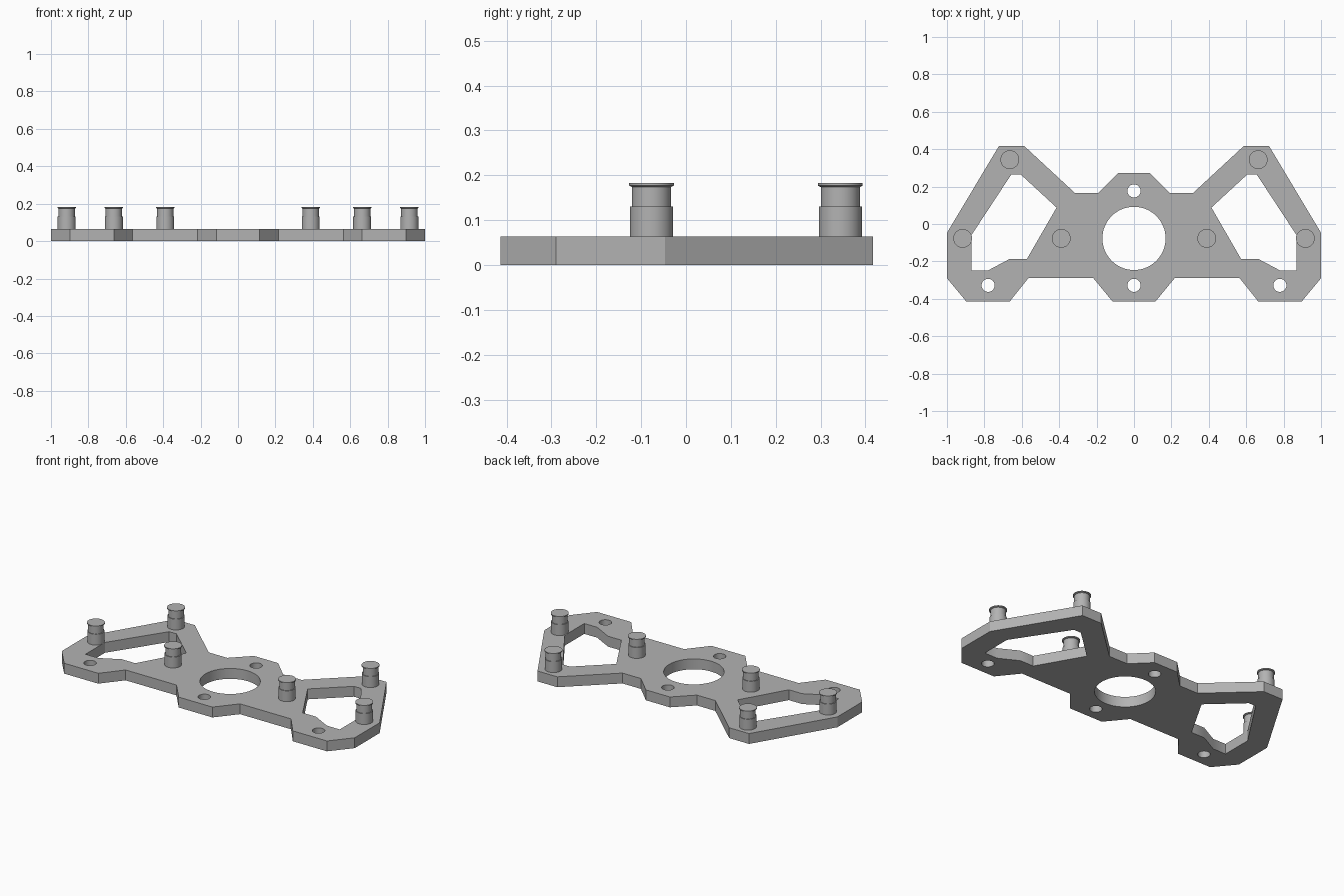
import bpy
import bmesh
from math import cos, sin, pi

cube = bpy.data.objects.get("Cube")
if cube:
    bpy.data.objects.remove(cube, do_unlink=True)

THICK = 0.064
AXIS_Y = -0.077

grey = bpy.data.materials.new("plain grey")
grey.use_nodes = True
grey.diffuse_color = (0.45, 0.45, 0.45, 1)
grey.node_tree.nodes["Principled BSDF"].inputs["Base Color"].default_value = (0.45, 0.45, 0.45, 1)


def mirror(points):
    return [(-x, y) for x, y in reversed(points)]


def circle(x, y, r, n=48):
    return [(x + r * cos(2 * pi * i / n), y + r * sin(2 * pi * i / n)) for i in range(n)]


def smooth(obj):
    bpy.ops.object.select_all(action="DESELECT")
    obj.select_set(True)
    bpy.context.view_layer.objects.active = obj
    bpy.ops.object.shade_smooth_by_angle(angle=pi / 6)


# Plate: half outline from front to back, and one side window
half = [(0.115, -0.414), (0.217, -0.29), (0.565, -0.29), (0.664, -0.414),
        (0.897, -0.414), (1, -0.29), (1, -0.047), (0.722, 0.417),
        (0.587, 0.417), (0.317, 0.167), (0.191, 0.167), (0.082, 0.274)]
window = [(0.414, 0.088), (0.572, -0.186), (0.663, -0.186), (0.78, -0.248),
          (0.868, -0.248), (0.868, -0.058), (0.656, 0.265), (0.606, 0.265)]
loops = [half + mirror(half), window, mirror(window), circle(0, AXIS_Y, 0.169, 64)]
for x, y in [(0, 0.177), (0, -0.328), (0.78, -0.328), (-0.78, -0.328)]:
    loops.append(circle(x, y, 0.035))

curve = bpy.data.curves.new("plate_outline", "CURVE")
curve.dimensions = "2D"
curve.fill_mode = "BOTH"
curve.extrude = THICK / 2
for loop in loops:
    spline = curve.splines.new("POLY")
    spline.points.add(len(loop) - 1)
    for point, (x, y) in zip(spline.points, loop):
        point.co = (x, y, 0, 1)
    spline.use_cyclic_u = True
outline = bpy.data.objects.new("plate_outline", curve)
bpy.context.collection.objects.link(outline)
bpy.context.view_layer.update()
mesh = bpy.data.meshes.new_from_object(
    outline.evaluated_get(bpy.context.evaluated_depsgraph_get()))
bpy.data.objects.remove(outline, do_unlink=True)

bm = bmesh.new()
bm.from_mesh(mesh)
bmesh.ops.remove_doubles(bm, verts=bm.verts, dist=0.0001)
bmesh.ops.translate(bm, verts=bm.verts, vec=(0, 0, THICK / 2))
bmesh.ops.recalc_face_normals(bm, faces=bm.faces)
bm.to_mesh(mesh)
bm.free()
mesh.materials.clear()
mesh.materials.append(grey)
plate = bpy.data.objects.new("plate", mesh)
bpy.context.collection.objects.link(plate)
smooth(plate)


# Pins: thick foot, narrower neck and flat rim, turned from one profile
def make_pin(name, x, y):
    profile = [(0.048, THICK - 0.004), (0.048, 0.131), (0.0435, 0.131),
               (0.0435, 0.174), (0.05, 0.177), (0.05, 0.183)]
    bm = bmesh.new()
    rings = [[bm.verts.new((px, py, z)) for px, py in circle(0, 0, r)] for r, z in profile]
    for low, high in zip(rings, rings[1:]):
        for i in range(len(low)):
            bm.faces.new((low[i - 1], low[i], high[i], high[i - 1]))
    bm.faces.new(rings[-1])
    bm.faces.new(rings[0][::-1])
    bmesh.ops.recalc_face_normals(bm, faces=bm.faces)
    mesh = bpy.data.meshes.new(name)
    bm.to_mesh(mesh)
    bm.free()
    mesh.materials.append(grey)
    pin = bpy.data.objects.new(name, mesh)
    pin.location = (x, y, 0)
    bpy.context.collection.objects.link(pin)
    smooth(pin)


for side, sign in (("left", 1), ("right", -1)):
    make_pin(side + "_inner_pin", sign * 0.389, AXIS_Y)
    make_pin(side + "_outer_pin", sign * 0.916, AXIS_Y)
    make_pin(side + "_back_pin", sign * 0.664, 0.344)
